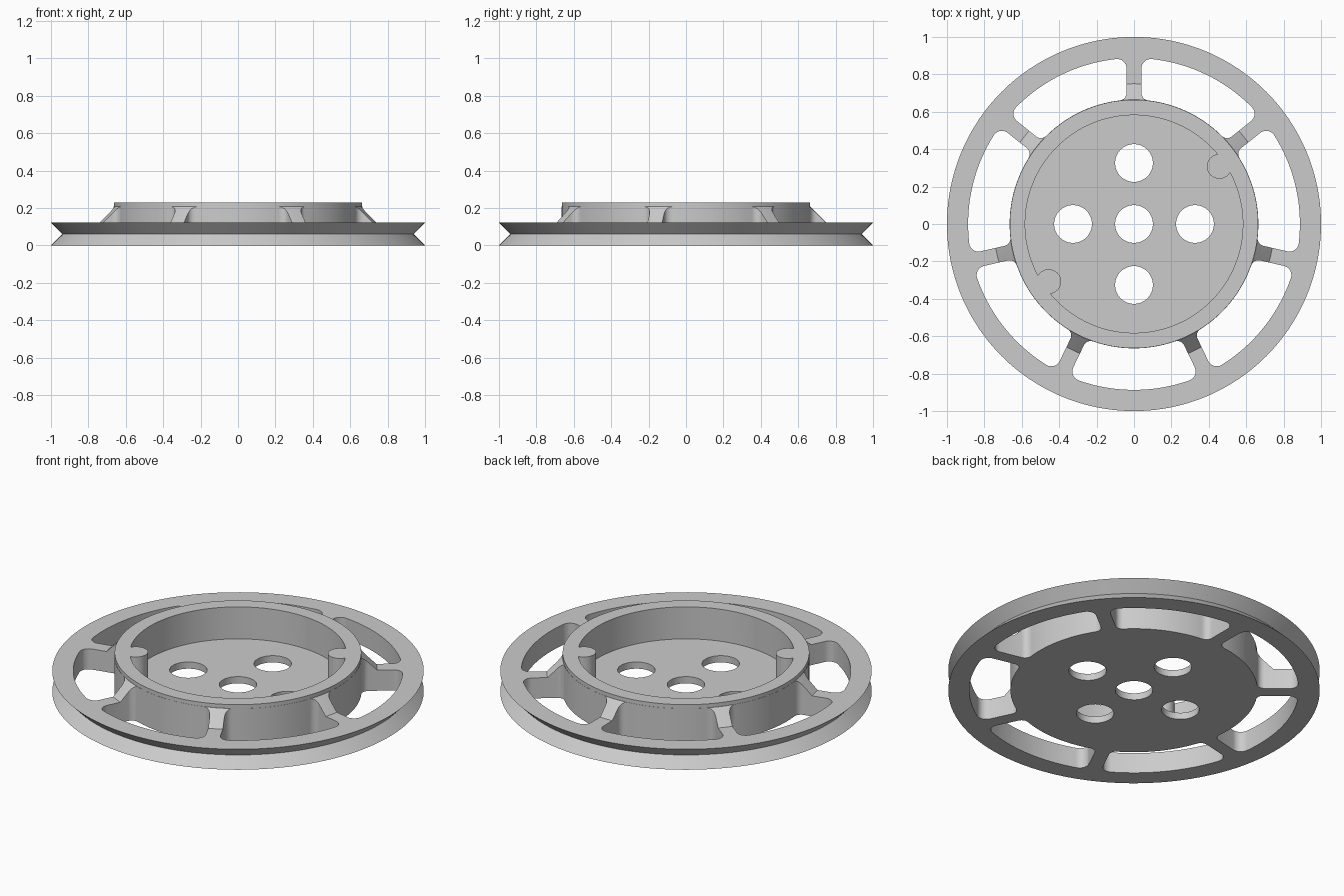
import bpy, bmesh, math
from math import cos, sin, pi, radians
from mathutils import Vector

if "Cube" in bpy.data.objects:
    bpy.data.objects.remove(bpy.data.objects["Cube"])

SPOKES = 7
HEIGHT = 0.23
HUB_R, CAVITY_R, WINDOW_R = 0.665, 0.582, 0.887
HALF_SPOKE = 0.04

grey = bpy.data.materials.new("light grey")
grey.use_nodes = True
grey.diffuse_color = (0.6, 0.6, 0.6, 1)
grey.node_tree.nodes["Principled BSDF"].inputs["Base Color"].default_value = (0.6, 0.6, 0.6, 1)


def make_object(name, bm):
    bmesh.ops.recalc_face_normals(bm, faces=bm.faces)
    mesh = bpy.data.meshes.new(name)
    bm.to_mesh(mesh)
    bm.free()
    mesh.materials.append(grey)
    obj = bpy.data.objects.new(name, mesh)
    bpy.context.collection.objects.link(obj)
    return obj


def lathe(name, profile, steps):
    """Solid of revolution, closed by flat caps at both ends of the profile."""
    bm = bmesh.new()
    rings = [[bm.verts.new((r * cos(2 * pi * i / steps), r * sin(2 * pi * i / steps), z))
              for i in range(steps)] for r, z in profile]
    for a, b in zip(rings, rings[1:]):
        for i in range(steps):
            j = (i + 1) % steps
            bm.faces.new((a[i], a[j], b[j], b[i]))
    bm.faces.new(rings[0])
    bm.faces.new(rings[-1])
    return make_object(name, bm)


def prisms(name, outlines, z0, z1):
    """Upright prisms, one for each closed outline."""
    bm = bmesh.new()
    for outline in outlines:
        low = [bm.verts.new((x, y, z0)) for x, y in outline]
        high = [bm.verts.new((x, y, z1)) for x, y in outline]
        bm.faces.new(low)
        bm.faces.new(high)
        for i in range(len(low)):
            j = (i + 1) % len(low)
            bm.faces.new((low[i], low[j], high[j], high[i]))
    return make_object(name, bm)


def arc(cx, cy, r, a0, a1, steps):
    return [Vector((cx + r * cos(a0 + (a1 - a0) * i / steps),
                    cy + r * sin(a0 + (a1 - a0) * i / steps))) for i in range(steps + 1)]


def rotate(points, angle):
    c, s = cos(angle), sin(angle)
    return [Vector((p.x * c - p.y * s, p.x * s + p.y * c)) for p in points]


def cut(body, cutter):
    mod = body.modifiers.new("cut", 'BOOLEAN')
    mod.operation = 'DIFFERENCE'
    mod.solver = 'EXACT'
    mod.object = cutter
    bpy.context.view_layer.objects.active = body
    bpy.ops.object.modifier_apply(modifier=mod.name)
    bpy.data.objects.remove(cutter)


def window_outline():
    """Half a window beside a spoke lying on +x, mirrored about the window's middle."""
    middle = pi / SPOKES
    fi, fo = 0.04, 0.05
    yi, yo = HALF_SPOKE + fi, HALF_SPOKE + fo
    ai = math.asin(yi / (HUB_R + fi))
    ao = math.asin(yo / (WINDOW_R - fo))
    half = arc(0, 0, HUB_R, middle, ai, 10)
    half += arc((HUB_R + fi) * cos(ai), yi, fi, ai + pi, 1.5 * pi, 8)[1:]
    half += arc((WINDOW_R - fo) * cos(ao), yo, fo, -pi / 2, ao, 8)
    half += arc(0, 0, WINDOW_R, ao, middle, 12)[1:]
    half = rotate(half, -middle)
    return half + [Vector((p.x, -p.y)) for p in reversed(half[1:-1])]


def cavity_outline():
    """Circle with two round lugs reaching in from opposite sides."""
    lug_d, lug_r = 0.55, 0.066
    x = (CAVITY_R ** 2 + lug_d ** 2 - lug_r ** 2) / (2 * lug_d)
    y = math.sqrt(CAVITY_R ** 2 - x ** 2)
    span, turn = math.atan2(y, x), math.atan2(y, x - lug_d)
    half = arc(lug_d, 0, lug_r, 2 * pi - turn, turn, 20)
    half += arc(0, 0, CAVITY_R, span, pi - span, 64)[1:-1]
    return rotate(half, radians(34)) + rotate(half, radians(214))


# Wheel body: V-grooved rim, flat web, sloped gussets and raised hub
wheel = lathe("grooved_wheel", [
    (0.3, 0), (1, 0), (0.94, 0.06), (1, 0.122), (0.75, 0.122),
    (HUB_R, 0.207), (HUB_R - 0.001, 0.207), (HUB_R - 0.001, HEIGHT), (0.3, HEIGHT)], 168)

# Openings between the spokes
window = window_outline()
cut(wheel, prisms("window_cutter", [
    rotate(window, pi / 2 + (k + 0.5) * 2 * pi / SPOKES) for k in range(SPOKES)], -0.1, 0.4))

# Hub cavity with its two lugs
cut(wheel, prisms("cavity_cutter", [cavity_outline()], 0.04, 0.4))

# Centre hole and four holes around it
centres = [(0, 0)] + [(0.326 * cos(k * pi / 2), 0.326 * sin(k * pi / 2)) for k in range(4)]
cut(wheel, prisms("hole_cutter", [arc(x, y, 0.101, 0, 2 * pi, 48)[:-1] for x, y in centres], -0.1, 0.1))

# Smooth curved walls, crisp edges
bpy.ops.object.select_all(action='DESELECT')
wheel.select_set(True)
bpy.context.view_layer.objects.active = wheel
bpy.ops.object.shade_smooth_by_angle(angle=radians(30))
